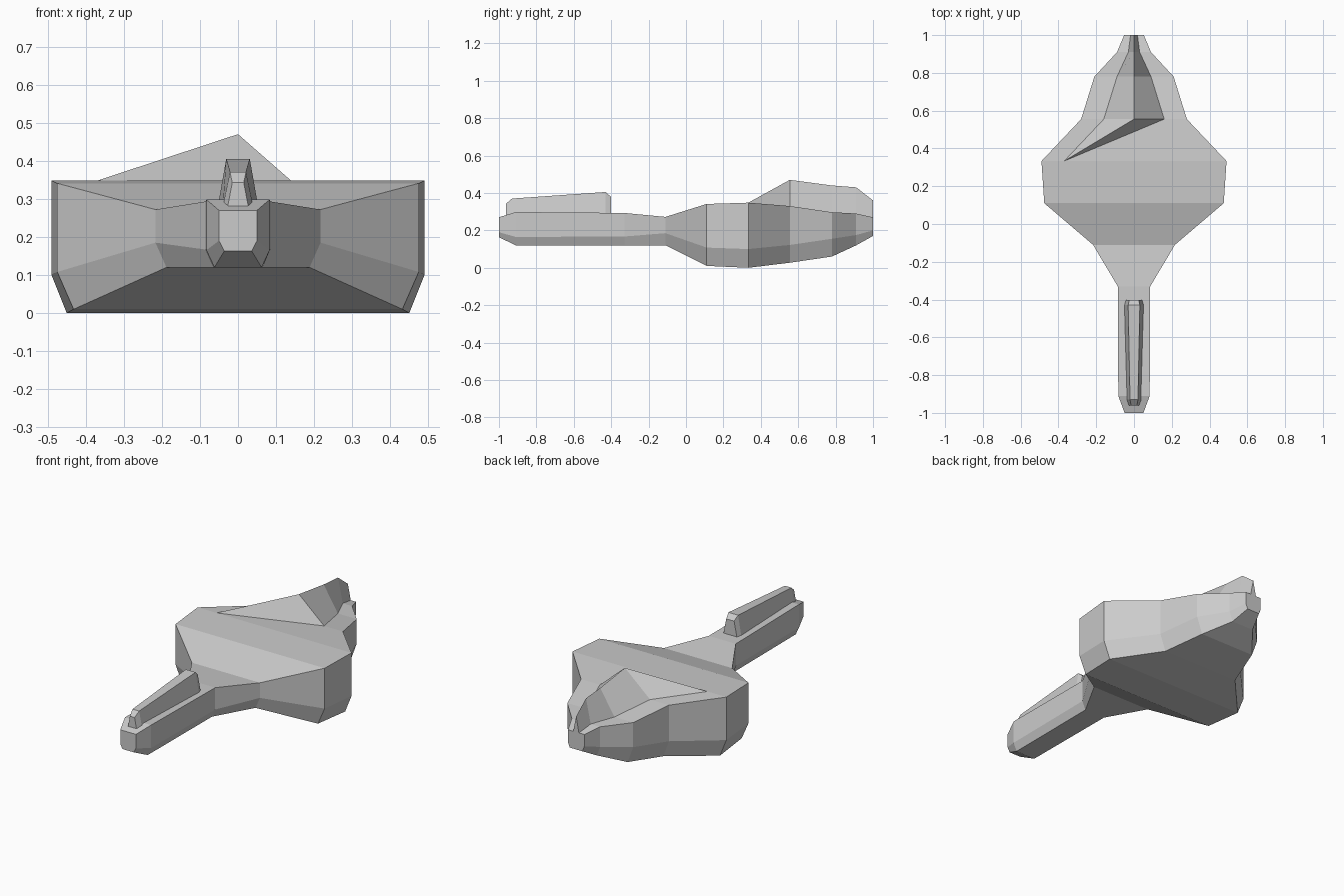
import bpy, bmesh

if "Cube" in bpy.data.objects:
    bpy.data.objects.remove(bpy.data.objects["Cube"])


def finish(bm, name):
    bmesh.ops.recalc_face_normals(bm, faces=bm.faces)
    mesh = bpy.data.meshes.new(name)
    bm.to_mesh(mesh)
    bm.free()
    obj = bpy.data.objects.new(name, mesh)
    bpy.context.collection.objects.link(obj)


def add_ring(bm, y, half):
    """Mirror a half section (x, z), listed bottom to top, into a closed ring."""
    pts = [(-x, z) for x, z in half] + [(x, z) for x, z in reversed(half)]
    return [bm.verts.new((x, y, z)) for x, z in pts]


# Body: y, half width, top z, side edge z, bottom half width, bottom z
sections = [
    (-1.00, .050, .270, .190, .036, .163),
    (-0.91, .083, .298, .165, .062, .120),
    (-0.33, .086, .293, .167, .065, .120),
    (-0.11, .217, .272, .185, .188, .120),
    (0.11, .475, .341, .108, .432, .010),
    (0.333, .490, .348, .100, .450, .000),
    (0.555, .280, .330, .122, .245, .027),
    (0.78, .210, .297, .155, .175, .060),
    (0.91, .090, .290, .175, .070, .120),
    (1.00, .052, .270, .200, .040, .170),
]
# Rear crest: foot half width and ridge z, from y = 0.555 to the tail
crest = [(.16, .47), (.09, .44), (.03, .43), (.018, .36)]

bm = bmesh.new()
rings = [add_ring(bm, y, [(wb, zb), (w, zm), (w, zt)])
         for y, w, zt, zm, wb, zb in sections]
for i, (a, b) in enumerate(zip(rings, rings[1:])):
    for k in range(6):
        if k != 2 or i < 4:
            n = (k + 1) % 6
            bm.faces.new((a[k], a[n], b[n], b[k]))
bm.faces.new(rings[0])

# Start of the crest on the widest section
y5, z5 = sections[5][0], sections[5][2]
fl = bm.verts.new((-.37, y5, z5))
fr = bm.verts.new((.37, y5, z5))
bm.faces.new((rings[4][2], rings[4][3], rings[5][3], fr, fl, rings[5][2]))
feet = []
for (y, w, zt, *_), (c, zr) in zip(sections[6:], crest):
    feet.append([bm.verts.new(p) for p in ((-c, y, zt), (0, y, zr), (c, y, zt))])

# Sloping front of the crest
l, r, q = feet[0]
for tri in ((fl, fr, q), (fl, q, r), (fl, r, l)):
    bm.faces.new(tri)
bm.faces.new((rings[5][2], fl, l, rings[6][2]))
bm.faces.new((fr, rings[5][3], rings[6][3], q))

# Shoulders and crest sides back to the tail
rows = [[ring[2], *f, ring[3]] for ring, f in zip(rings[6:], feet)]
for a, b in zip(rows, rows[1:]):
    for k in range(4):
        bm.faces.new((a[k], a[k + 1], b[k + 1], b[k]))
end = rings[-1]
bm.faces.new((end[0], end[1], *rows[-1], end[4], end[5]))
finish(bm, "body")

# Raised rail on the front arm: y, base half width, base z, top half width, top z
rail = [
    (-.962, .029, .270, .015, .343),
    (-.93, .040, .280, .021, .370),
    (-.43, .053, .280, .031, .405),
    (-.402, .045, .280, .025, .380),
]
bm = bmesh.new()
rings = [add_ring(bm, y, [(wb, zb), (wt, zt)]) for y, wb, zb, wt, zt in rail]
for a, b in zip(rings, rings[1:]):
    for k in range(4):
        n = (k + 1) % 4
        bm.faces.new((a[k], a[n], b[n], b[k]))
bm.faces.new(rings[0])
bm.faces.new(rings[-1])
finish(bm, "top_rail")
